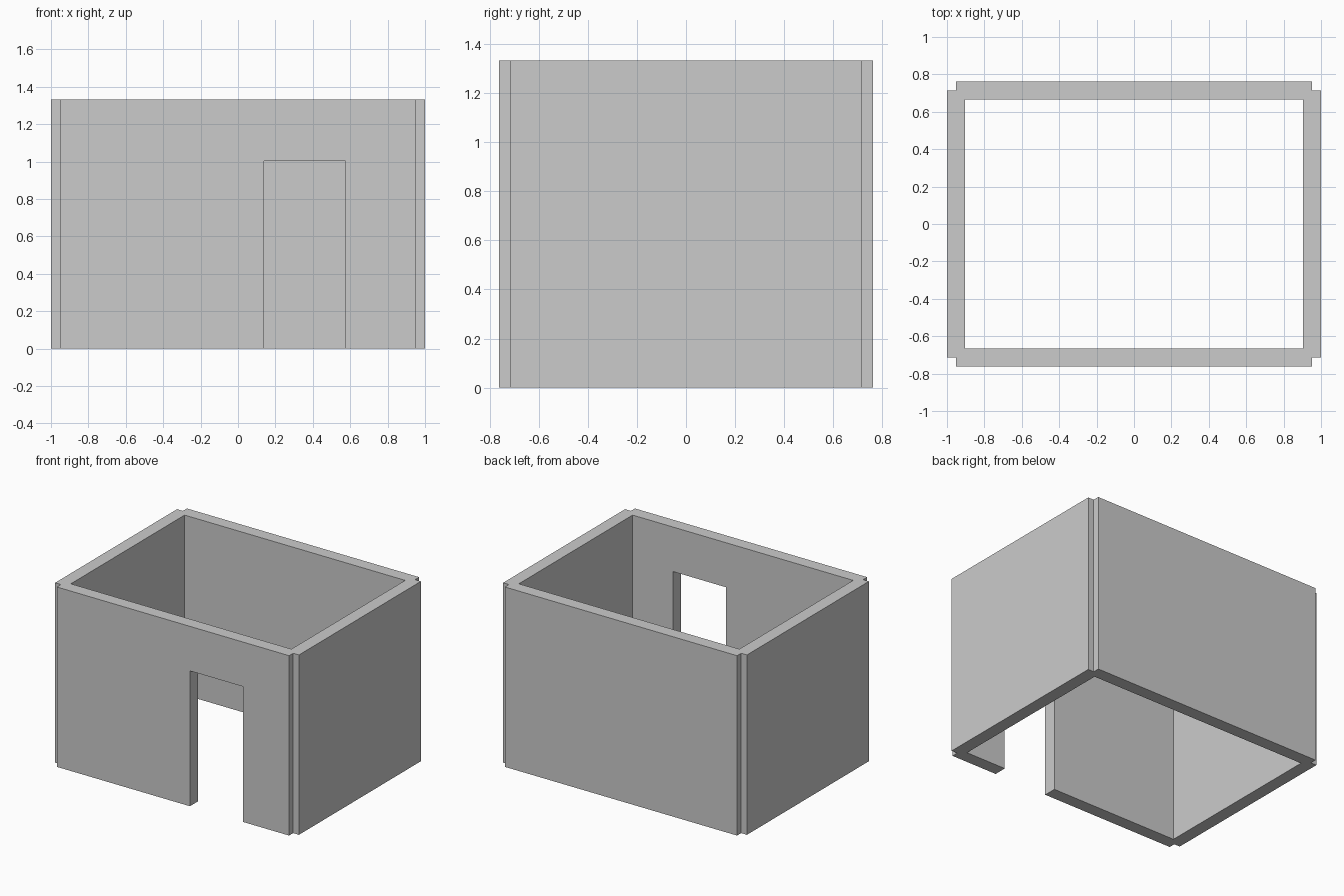
import bpy, bmesh

if "Cube" in bpy.data.objects:
    bpy.data.objects.remove(bpy.data.objects["Cube"])

HEIGHT = 1.333
CX, CY = 0.952, 0.714      # wall centre lines
T = 0.0477                 # half wall thickness
DOOR = (0.139, 0.574)      # door opening in x
DOOR_TOP = 1.003


def prism(name, outline, z0, z1):
    """Extrude a counter-clockwise xy outline from z0 to z1."""
    bm = bmesh.new()
    face = bm.faces.new([bm.verts.new((x, y, z0)) for x, y in outline])
    top = bmesh.ops.extrude_face_region(bm, geom=[face])["geom"]
    verts = [v for v in top if isinstance(v, bmesh.types.BMVert)]
    bmesh.ops.translate(bm, verts=verts, vec=(0, 0, z1 - z0))
    bmesh.ops.recalc_face_normals(bm, faces=bm.faces)
    mesh = bpy.data.meshes.new(name)
    bm.to_mesh(mesh)
    bm.free()
    obj = bpy.data.objects.new(name, mesh)
    bpy.context.collection.objects.link(obj)
    return obj


def rect(x0, x1, y0, y1):
    return [(x0, y0), (x1, y0), (x1, y1), (x0, y1)]


def cut(target, cutter):
    cutter.hide_render = True
    mod = target.modifiers.new("cut", 'BOOLEAN')
    mod.operation = 'DIFFERENCE'
    mod.solver = 'EXACT'
    mod.object = cutter
    bpy.context.view_layer.objects.active = target
    bpy.ops.object.modifier_apply(modifier=mod.name)
    bpy.data.objects.remove(cutter)


# Wall block with a small notch at each outer corner
outline = []
for sx, sy in ((1, 1), (-1, 1), (-1, -1), (1, -1)):
    corner = [(sx * (CX + T), sy * CY), (sx * CX, sy * CY), (sx * CX, sy * (CY + T))]
    outline += corner if sx * sy > 0 else corner[::-1]
walls = prism("walls", outline, 0, HEIGHT)

# Open room interior, without floor or ceiling
ix, iy = CX - T, CY - T
cut(walls, prism("room_cutter", rect(-ix, ix, -iy, iy), -0.5, HEIGHT + 0.5))

# Doorway through the front wall
cut(walls, prism("door_cutter", rect(*DOOR, -1.0, -0.5), -0.5, DOOR_TOP))
